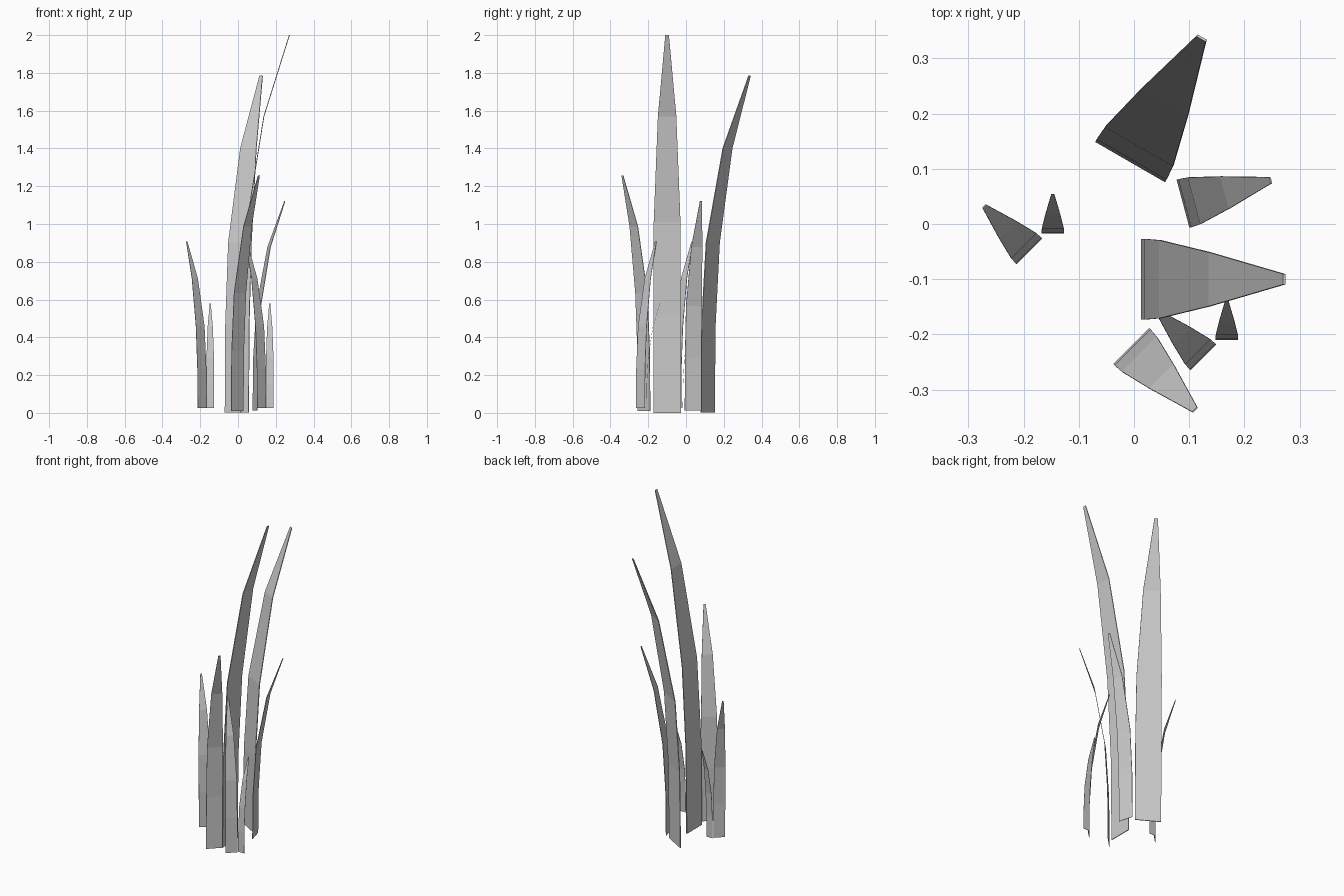
import bpy
from math import cos, sin, radians

if "Cube" in bpy.data.objects:
    bpy.data.objects.remove(bpy.data.objects["Cube"])

# Shared blade profile: (height fraction, lean fraction, width fraction)
PROFILE = [(0, 0, 1), (0.26, 0.02, 1), (0.505, 0.125, 0.97),
           (0.785, 0.475, 0.67), (1, 1, 0.13)]


def blade(name, x, y, angle, width, lean, base_z, top_z):
    """Flat tapering strip that bends over in the direction of angle."""
    dx, dy = cos(radians(angle)), sin(radians(angle))
    verts = []
    for h, l, w in PROFILE:
        z = base_z + (top_z - base_z) * h if base_z == 0 else max(base_z, top_z * h)
        for side in (-0.5, 0.5):
            s = side * w * width
            verts.append((x + dx * l * lean - dy * s,
                          y + dy * l * lean + dx * s, z))
    faces = [(2 * i, 2 * i + 2, 2 * i + 3, 2 * i + 1)
             for i in range(len(PROFILE) - 1)]
    mesh = bpy.data.meshes.new(name)
    mesh.from_pydata(verts, [], faces)
    obj = bpy.data.objects.new(name, mesh)
    bpy.context.collection.objects.link(obj)
    # Thin leaf thickness
    mod = obj.modifiers.new("thickness", 'SOLIDIFY')
    mod.thickness = 0.03 * width
    mod.offset = 0


# Tall blades
blade("tall_blade_right", 0.015, -0.1, 0, 0.146, 0.257, 0, 2.0)
blade("tall_blade_back", -0.006, 0.114, 60, 0.146, 0.257, 0.003, 1.785)

# Medium blades
blade("medium_blade_right", 0.090, 0.037, 15, 0.090, 0.163, 0.012, 1.12)
blade("medium_blade_front", -0.004, -0.222, -45, 0.092, 0.162, 0.01, 1.257)

# Short blades
blade("short_blade_left", -0.190, -0.049, 135, 0.066, 0.115, 0.025, 0.907)
blade("short_blade_front", 0.125, -0.241, 135, 0.066, 0.115, 0.025, 0.907)

# Sprouts
blade("sprout_left", -0.147, -0.017, 90, 0.041, 0.071, 0.025, 0.58)
blade("sprout_right", 0.168, -0.209, 90, 0.041, 0.071, 0.025, 0.58)
